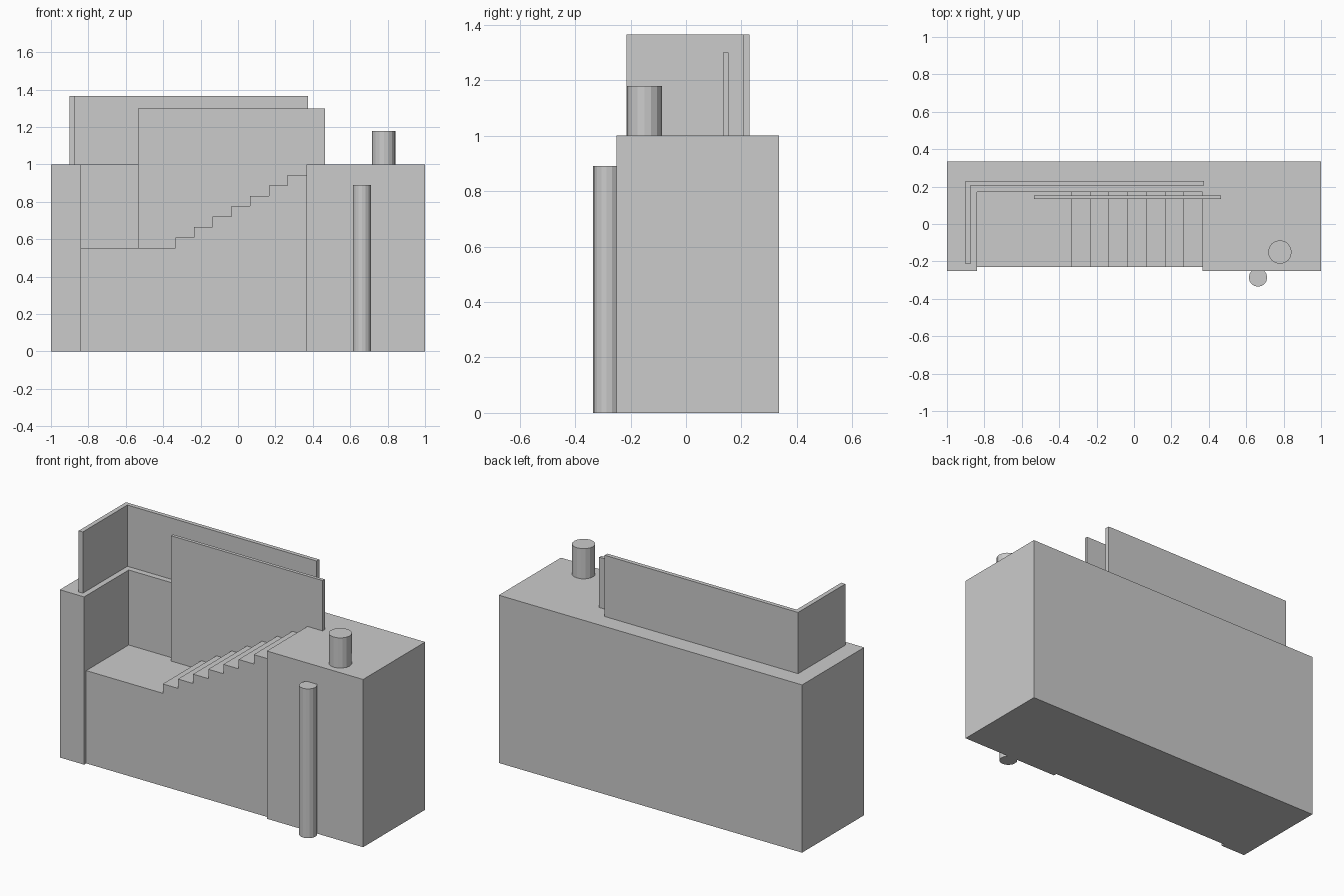
import bpy
import bmesh

cube = bpy.data.objects.get("Cube")
if cube:
    bpy.data.objects.remove(cube, do_unlink=True)

grey = bpy.data.materials.new("plain grey")
grey.use_nodes = True
grey.diffuse_color = (0.6, 0.6, 0.6, 1)
grey.node_tree.nodes["Principled BSDF"].inputs["Base Color"].default_value = (0.6, 0.6, 0.6, 1)


def prism(name, outline, start, end, axis="z"):
    """Extrude an outline along z, or an x-z outline along y."""
    bm = bmesh.new()
    place = (lambda a, b: (a, b, start)) if axis == "z" else (lambda a, b: (a, start, b))
    face = bm.faces.new([bm.verts.new(place(a, b)) for a, b in outline])
    top = bmesh.ops.extrude_face_region(bm, geom=[face])["geom"]
    step = (0, 0, end - start) if axis == "z" else (0, end - start, 0)
    bmesh.ops.translate(bm, vec=step, verts=[v for v in top if isinstance(v, bmesh.types.BMVert)])
    bmesh.ops.recalc_face_normals(bm, faces=bm.faces)
    mesh = bpy.data.meshes.new(name)
    bm.to_mesh(mesh)
    bm.free()
    mesh.materials.append(grey)
    obj = bpy.data.objects.new(name, mesh)
    bpy.context.collection.objects.link(obj)
    return obj


def box(name, x0, x1, y0, y1, z0, z1):
    return prism(name, [(x0, y0), (x1, y0), (x1, y1), (x0, y1)], z0, z1)


def cut(target, cutter):
    mod = target.modifiers.new("cut", "BOOLEAN")
    mod.operation = "DIFFERENCE"
    mod.solver = "EXACT"
    mod.object = cutter
    bpy.context.view_layer.objects.active = target
    bpy.ops.object.modifier_apply(modifier=mod.name)
    bpy.data.objects.remove(cutter, do_unlink=True)


def cylinder(name, x, y, radius, z0, z1):
    bpy.ops.mesh.primitive_cylinder_add(vertices=16, radius=radius, depth=z1 - z0,
                                        location=(x, y, (z0 + z1) / 2))
    obj = bpy.context.object
    obj.name = name
    obj.data.materials.append(grey)


# Main building block
left, right, landing = -0.84, 0.365, 0.553
building = box("building_block", -1, 1, -0.25, 0.335, 0, 1)

# Stairwell: landing followed by seven rising steps
outline = [(right, 1.2), (left, 1.2), (left, landing)]
rise = (1 - landing) / 8
for i in range(7):
    x = -0.335 + 0.1 * i
    outline += [(x, landing + rise * i), (x, landing + rise * (i + 1))]
outline.append((right, landing + rise * 7))
cut(building, prism("stairwell_cutter", outline, -0.4, 0.17, "y"))

# Shallow setback of the wall below the stairs
cut(building, box("setback_cutter", left, right, -0.4, -0.23, -0.1, 1.2))

# L-shaped parapet on the roof
prism("roof_parapet", [(-0.9, -0.215), (-0.873, -0.215), (-0.873, 0.205),
                       (0.375, 0.205), (0.375, 0.23), (-0.9, 0.23)], 1, 1.365)

# Thin screen wall beside the stairs
box("stair_screen", -0.535, 0.465, 0.133, 0.153, landing, 1.3)

# Roof chimney and front column
cylinder("roof_chimney", 0.78, -0.15, 0.063, 1, 1.18)
cylinder("front_column", 0.663, -0.286, 0.049, 0, 0.89)
